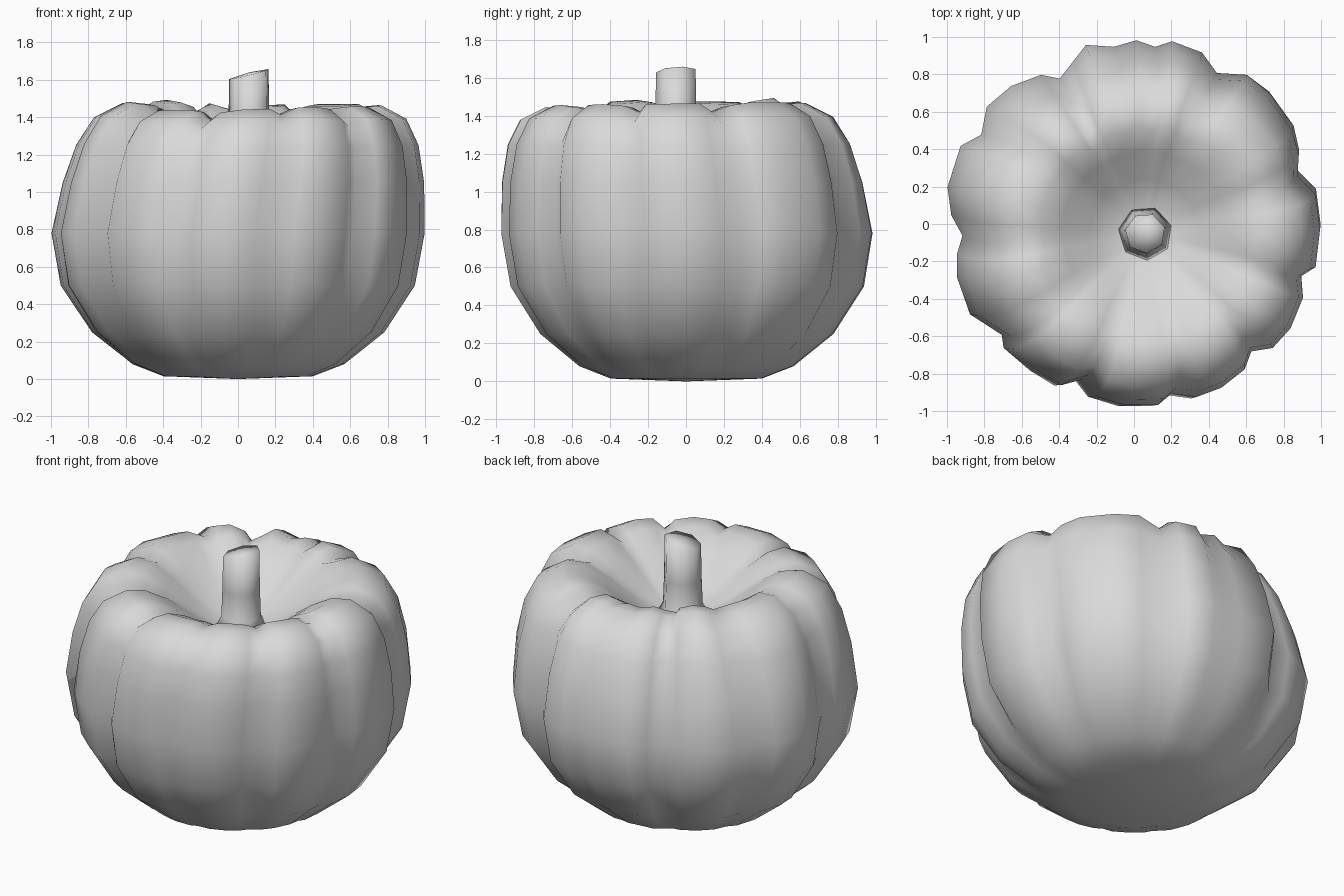
import bpy, bmesh
from math import sin, cos, pi, radians
from mathutils import Vector, Matrix

cube = bpy.data.objects.get("Cube")
if cube:
    bpy.data.objects.remove(cube, do_unlink=True)

grey = bpy.data.materials.new("plain grey")
grey.use_nodes = True
colour = (0.7, 0.7, 0.7, 1)
grey.diffuse_color = colour
grey.node_tree.nodes["Principled BSDF"].inputs["Base Color"].default_value = colour

STEM = Vector((0.06, -0.05, 0))


def loft(name, rings, bottom, top):
    """Skin closed rings of points and close both ends with a fan."""
    bm = bmesh.new()
    loops = [[bm.verts.new(p) for p in ring] for ring in rings]
    n = len(loops[0])
    for low, high in zip(loops, loops[1:]):
        for i in range(n):
            j = (i + 1) % n
            bm.faces.new((low[i], low[j], high[j], high[i]))
    for loop, tip in ((loops[0], bottom), (loops[-1], top)):
        centre = bm.verts.new(tip)
        for i in range(n):
            bm.faces.new((centre, loop[i], loop[(i + 1) % n]))
    bmesh.ops.recalc_face_normals(bm, faces=bm.faces)
    mesh = bpy.data.meshes.new(name)
    bm.to_mesh(mesh)
    bm.free()
    mesh.materials.append(grey)
    for face in mesh.polygons:
        face.use_smooth = True
    obj = bpy.data.objects.new(name, mesh)
    bpy.context.collection.objects.link(obj)
    return obj


# Lobes: lip height, twist of the groove near the lip in degrees, then the
# widest outline of the lobe, starting at its groove
lobes = [
    (1.47, 0, [(.87, .29), (.88, .4), (.85, .53), (.72, .71), (.6, .8)]),
    (1.47, 8, [(.44, .81), (.36, .92), (.2, .98)]),
    (1.46, 3, [(.11, .95), (.01, .985), (-.11, .95), (-.26, .96), (-.33, .87)]),
    (1.5, 4, [(-.4, .78), (-.5, .8), (-.66, .74), (-.79, .63)]),
    (1.47, -6, [(-.82, .48), (-.93, .42), (-1, .2), (-.98, .05)]),
    (1.49, 0, [(-.92, -.06), (-.95, -.16), (-.95, -.28), (-.88, -.48)]),
    (1.46, 0, [(-.71, -.59), (-.7, -.66), (-.56, -.78), (-.43, -.86)]),
    (1.45, 0, [(-.32, -.83), (-.25, -.92), (-.09, -.97), (.09, -.97)]),
    (1.46, 4, [(.16, -.91), (.3, -.93), (.44, -.88), (.57, -.78)]),
    (1.46, 2, [(.61, -.68), (.73, -.66), (.83, -.55), (.9, -.38)]),
    (1.46, 0, [(.89, -.26), (.97, -.21), (.995, 0), (.97, .19)])]

# Columns around the body: point, lip height and twist, eased between lobes
columns = []
for k, (lip, twist, points) in enumerate(lobes):
    next_lip, next_twist, _ = lobes[(k + 1) % len(lobes)]
    for s, (x, y) in enumerate(points):
        t = s / len(points)
        turn = radians(twist + (next_twist - twist) * t)
        columns.append((Vector((x, y, 0)), lip + (next_lip - lip) * t * t, turn))

# Profile: height, radius, groove strength, how much the lip height applies
profile = [
    (.015, .4, .2, 0), (.08, .57, .4, 0), (.25, .785, .7, 0), (.5, .95, .9, 0),
    (.78, 1, 1, 0), (1.05, .97, 1, 0), (1.25, .92, 1, .2),
    (1.39, .84, 1, .7), (1.46, .7, 1, 1), (1.45, .58, .7, .9),
    (1.37, .44, .3, .4), (1.26, .29, .1, .1), (1.18, .15, 0, 0)]

rings = []
for index, (z, r, strength, lift) in enumerate(profile):
    # The upper half leans slightly; the hollow gathers around the stem
    lean = Vector((.1, -.09, 0)) * max(0, z - .75)
    if index > 9:
        lean = STEM
    swirl = min(1, max(0, index - 4) / 4)
    ring = []
    for point, lip, turn in columns:
        groove = 1 - point.length
        radius = r * (1 - groove * strength)
        rise = lip - 1.46 - .7 * max(0, groove - .01)
        direction = Matrix.Rotation(turn * swirl, 3, 'Z') @ point.normalized()
        ring.append(lean + direction * radius + Vector((0, 0, z + lift * rise)))
    rings.append(ring)
loft("pumpkin_body", rings, (0, 0, 0), STEM + Vector((0, 0, 1.17)))

# Seven-sided stem with a flared foot and a slanted top
SIDES = 7
stem_rings = []
for z, r, slant in ((1.15, .16, 0), (1.23, .118, 0), (1.4, .112, 0), (1.63, .108, .25)):
    ring = []
    for i in range(SIDES):
        angle = 2 * pi * i / SIDES + .3
        x, y = r * cos(angle), r * sin(angle)
        ring.append(STEM + Vector((x, y, z + slant * (x + .2 * y))))
    stem_rings.append(ring)
loft("stem", stem_rings, STEM + Vector((0, 0, 1.15)), STEM + Vector((0, 0, 1.64)))
